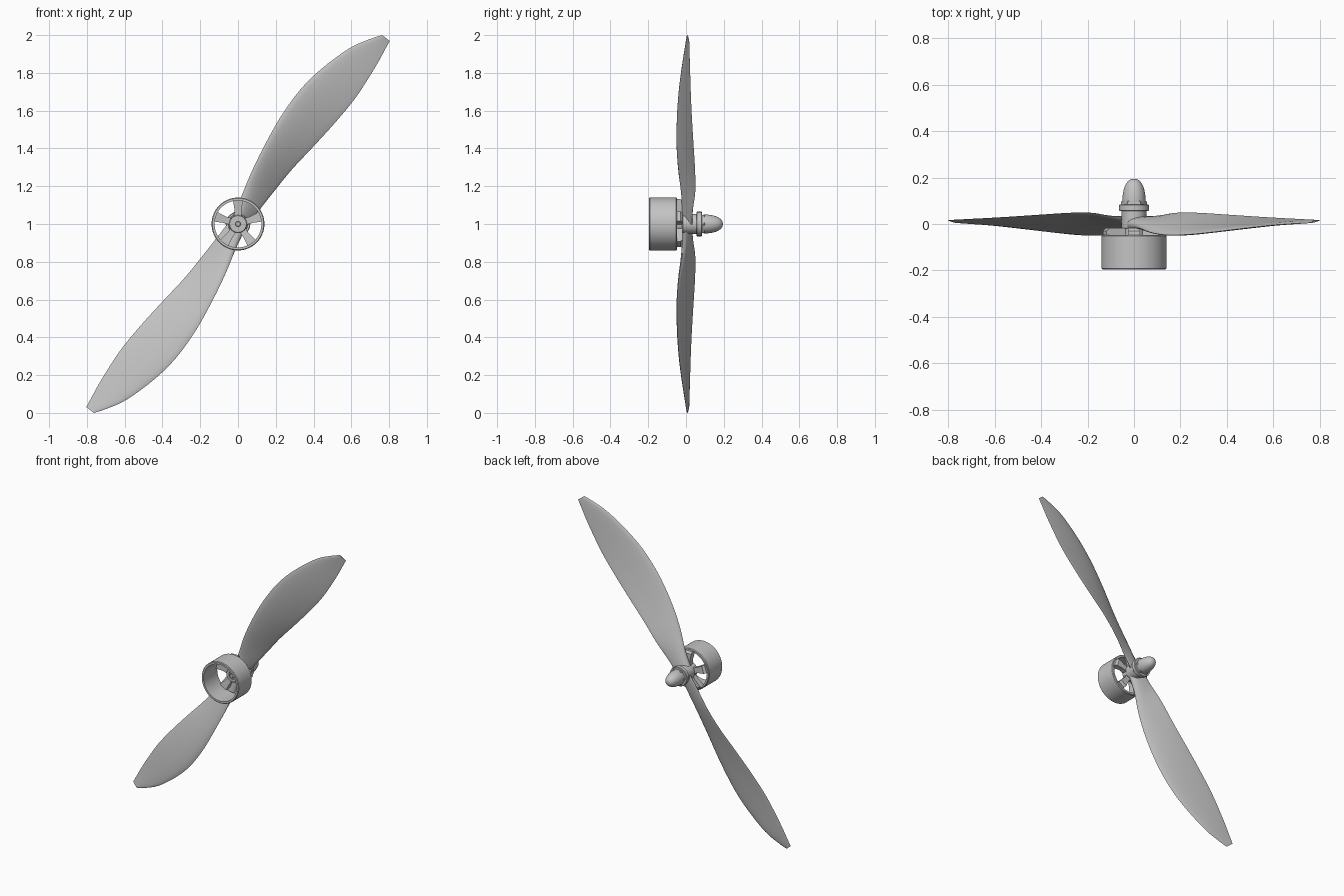
import bpy, bmesh, math
from mathutils import Vector, Matrix

cube = bpy.data.objects.get("Cube")
if cube:
    bpy.data.objects.remove(cube, do_unlink=True)

grey = bpy.data.materials.new("light grey")
grey.use_nodes = True
grey.diffuse_color = (0.55, 0.55, 0.55, 1)
grey.node_tree.nodes["Principled BSDF"].inputs["Base Color"].default_value = (0.55, 0.55, 0.55, 1)

CENTRE = Vector((0, 0, 1))


def finish(name, bm, angle=30):
    bmesh.ops.recalc_face_normals(bm, faces=bm.faces)
    mesh = bpy.data.meshes.new(name)
    bm.to_mesh(mesh)
    bm.free()
    mesh.materials.append(grey)
    obj = bpy.data.objects.new(name, mesh)
    obj.location = CENTRE
    bpy.context.collection.objects.link(obj)
    bpy.ops.object.select_all(action="DESELECT")
    obj.select_set(True)
    bpy.context.view_layer.objects.active = obj
    bpy.ops.object.shade_smooth_by_angle(angle=math.radians(angle))
    return obj


def lathe(name, profile, sides=48, closed=False):
    """Spin a (radius, y) profile about the y axis."""
    bm = bmesh.new()
    verts = [bm.verts.new((r, y, 0)) for r, y in profile]
    pairs = list(zip(verts, verts[1:] + verts[:1] if closed else verts[1:]))
    edges = [bm.edges.new(p) for p in pairs]
    bmesh.ops.spin(bm, geom=verts + edges, cent=(0, 0, 0), axis=(0, 1, 0),
                   angle=math.tau, steps=sides, use_duplicate=False)
    bmesh.ops.remove_doubles(bm, verts=bm.verts, dist=1e-5)
    return finish(name, bm)


def loft(bm, rings):
    loops = [[bm.verts.new(p) for p in ring] for ring in rings]
    n = len(loops[0])
    for a, b in zip(loops, loops[1:]):
        for i in range(n):
            bm.faces.new((a[i], a[(i + 1) % n], b[(i + 1) % n], b[i]))
    bm.faces.new(loops[0])
    bm.faces.new(loops[-1])


def blend(a, b, c, d, t):
    """Smooth curve from b to c."""
    return [0.5 * (2 * q + (r - p) * t + (2 * p - 5 * q + 4 * r - s) * t * t
                   + (3 * q - p - 3 * r + s) * t ** 3) for p, q, r, s in zip(a, b, c, d)]


# Blade stations: span, front edge, back edge, front edge y, back edge y, thickness
stations = [
    (0.00, -0.045, 0.045, -0.01, 0.03, 0.05),
    (0.12, -0.075, 0.043, -0.015, 0.035, 0.036),
    (0.25, -0.112, 0.043, -0.035, 0.049, 0.028),
    (0.40, -0.145, 0.045, -0.047, 0.048, 0.024),
    (0.58, -0.174, 0.060, -0.046, 0.040, 0.022),
    (0.76, -0.182, 0.072, -0.036, 0.032, 0.019),
    (0.92, -0.162, 0.074, -0.022, 0.026, 0.016),
    (1.10, -0.112, 0.056, -0.005, 0.021, 0.012),
    (1.21, -0.053, 0.038, 0.003, 0.018, 0.009),
    (1.258, -0.020, 0.030, 0.006, 0.017, 0.006),
]
LEAN = math.radians(38.3)
span_dir = Vector((math.sin(LEAN), 0, math.cos(LEAN)))
chord_dir = Vector((math.cos(LEAN), 0, -math.sin(LEAN)))


def section(station, half=9):
    s, front, back, y0, y1, thick = station
    a = chord_dir * front + Vector((0, y0, 0))
    b = chord_dir * back + Vector((0, y1, 0))
    normal = (b - a).cross(span_dir).normalized()
    points = []
    for i in range(2 * half):
        ang = math.pi * i / half
        u = (1 - math.cos(ang)) / 2
        # rounded leading edge, thin trailing edge
        h = thick * math.sin(ang) * (0.72 - 0.5 * u)
        points.append(span_dir * s + a.lerp(b, u) + normal * h)
    return points


rings = []
padded = [stations[0]] + stations + [stations[-1]]
for k in range(len(stations) - 1):
    for j in range(4):
        rings.append(section(blend(*padded[k:k + 4], j / 4)))
rings.append(section(stations[-1]))
for name, turn in (("upper_blade", 0), ("lower_blade", math.pi)):
    bm = bmesh.new()
    loft(bm, rings)
    bmesh.ops.rotate(bm, verts=bm.verts, matrix=Matrix.Rotation(turn, 3, "Y"))
    finish(name, bm, 45)

# Open motor can
lathe("motor_can", [(0.124, -0.195), (0.136, -0.195), (0.140, -0.191), (0.140, -0.052),
                    (0.136, -0.047), (0.124, -0.047)], 64, True)

# Five tapered spokes with chamfered outer corners
bm = bmesh.new()
for k in range(5):
    turn = Matrix.Rotation(math.tau * k / 5, 3, "Y")
    rings = []
    for r, half, y0, y1 in ((0.03, 0.018, -0.05, -0.018), (0.075, 0.018, -0.05, -0.018),
                            (0.12, 0.026, -0.06, -0.018), (0.133, 0.026, -0.06, -0.030)):
        rings.append([turn @ Vector(p) for p in
                      ((-half, y0, r), (half, y0, r), (half, y1, r), (-half, y1, r))])
    loft(bm, rings)
finish("motor_spokes", bm)

# Motor hub, shaft end and propeller hub
lathe("motor_hub", [(0, -0.055), (0.026, -0.055), (0.026, -0.062), (0.044, -0.062),
                    (0.047, -0.058), (0.047, -0.012), (0, -0.012)])
lathe("motor_shaft", [(0, -0.072), (0.012, -0.072), (0.014, -0.07), (0.014, 0.1), (0, 0.1)], 24)
lathe("propeller_hub", [(0, -0.02), (0.05, -0.02), (0.053, -0.017), (0.053, 0.056), (0, 0.056)])
lathe("washer", [(0, 0.056), (0.062, 0.056), (0.065, 0.059), (0.065, 0.081),
                 (0.062, 0.084), (0, 0.084)])
lathe("nut", [(0, 0.082), (0.055, 0.082), (0.055, 0.096), (0.05, 0.1), (0, 0.1)], 6)

# Bullet-shaped spinner
nose = [(0.05 * math.cos(a) ** 0.85, 0.1 + 0.095 * math.sin(a))
        for a in (math.pi / 2 * i / 12 for i in range(12))]
lathe("spinner", [(0, 0.092), (0.05, 0.092)] + nose + [(0, 0.195)])
